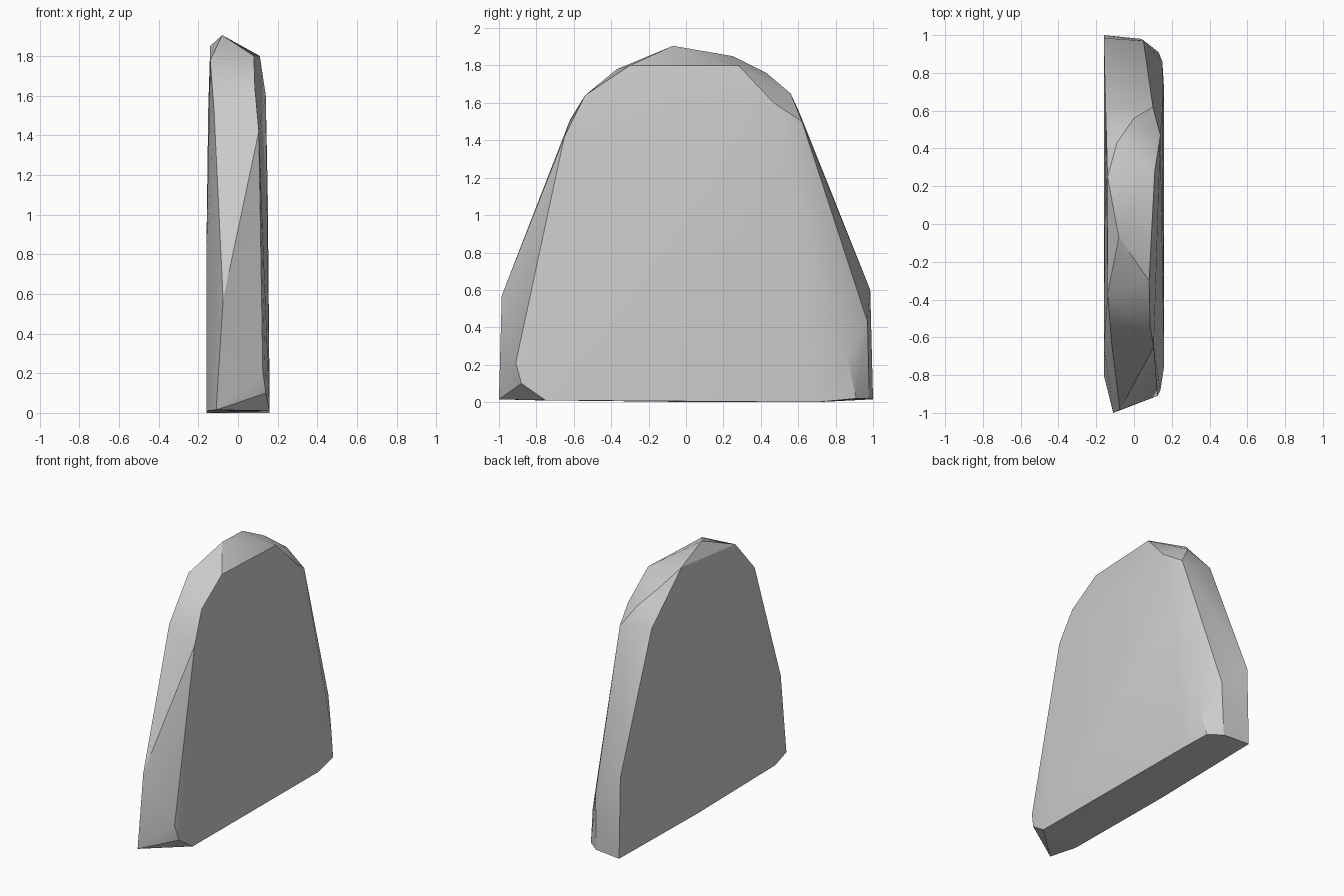
import bpy
import bmesh
import math
from mathutils import Vector

# Remove the default cube only
default_cube = bpy.data.objects.get("Cube")
if default_cube:
    bpy.data.objects.remove(default_cube, do_unlink=True)


def make_material(name, colour):
    """One plain flat colour for viewport and render."""
    material = bpy.data.materials.new(name)
    material.use_nodes = True
    material.diffuse_color = colour
    shader = material.node_tree.nodes["Principled BSDF"]
    shader.inputs["Base Color"].default_value = colour
    shader.inputs["Roughness"].default_value = 0.9
    return material


def convex_stone(name, outlines, material):
    """Wrap a tight faceted shell around the chiselled corner outlines."""
    mesh = bpy.data.meshes.new(name)
    shell = bmesh.new()
    for outline in outlines:
        for corner in outline:
            shell.verts.new(Vector(corner))
    hull = bmesh.ops.convex_hull(shell, input=shell.verts)
    leftovers = set(hull["geom_interior"]) | set(hull["geom_unused"])
    loose = [item for item in leftovers if isinstance(item, bmesh.types.BMVert)]
    bmesh.ops.delete(shell, geom=loose, context="VERTS")
    bmesh.ops.recalc_face_normals(shell, faces=shell.faces)
    shell.to_mesh(mesh)
    shell.free()
    mesh.materials.append(material)
    stone = bpy.data.objects.new(name, mesh)
    bpy.context.collection.objects.link(stone)
    return stone


# Broad face on the +x side, from the front foot over the top to the back foot
left_face = [
    (.16, -.75, .01), (.14, -.88, .1), (.125, -.91, .21), (.105, -.65, 1.42),
    (.085, -.54, 1.64), (.08, -.3, 1.8), (.11, .28, 1.8), (.14, .47, 1.6),
    (.15, .6, 1.1), (.15, .86, .25), (.16, .7, 0),
]

# Broad face on the -x side
right_face = [
    (-.16, -.8, .01), (-.16, -.65, .78), (-.12, -.62, 1.51), (-.14, -.37, 1.78),
    (-.14, .25, 1.85), (-.15, .61, 1.54), (-.16, .985, .6), (-.16, 1, .015),
    (-.16, .1, 0),
]

# Rounded crown between the two faces
crown = [(-.08, -.07, 1.905), (-.09, .43, 1.76), (0, .56, 1.65), (.1, .62, 1.5)]

# Narrow front and back edges
front_edge = [(-.075, -.985, .57), (-.11, -1, .015)]
back_edge = [(.05, .97, .43), (.06, .96, .2), (.13, .91, .02), (.04, .98, .02)]

grey_stone = make_material("grey stone", (.6, .6, .6, 1))
slab = convex_stone(
    "stone_slab",
    [left_face, right_face, crown, front_edge, back_edge],
    grey_stone,
)

# Soften shallow facets and keep the chiselled edges crisp
bpy.ops.object.select_all(action="DESELECT")
slab.select_set(True)
bpy.context.view_layer.objects.active = slab
bpy.ops.object.shade_smooth_by_angle(angle=math.radians(30))
